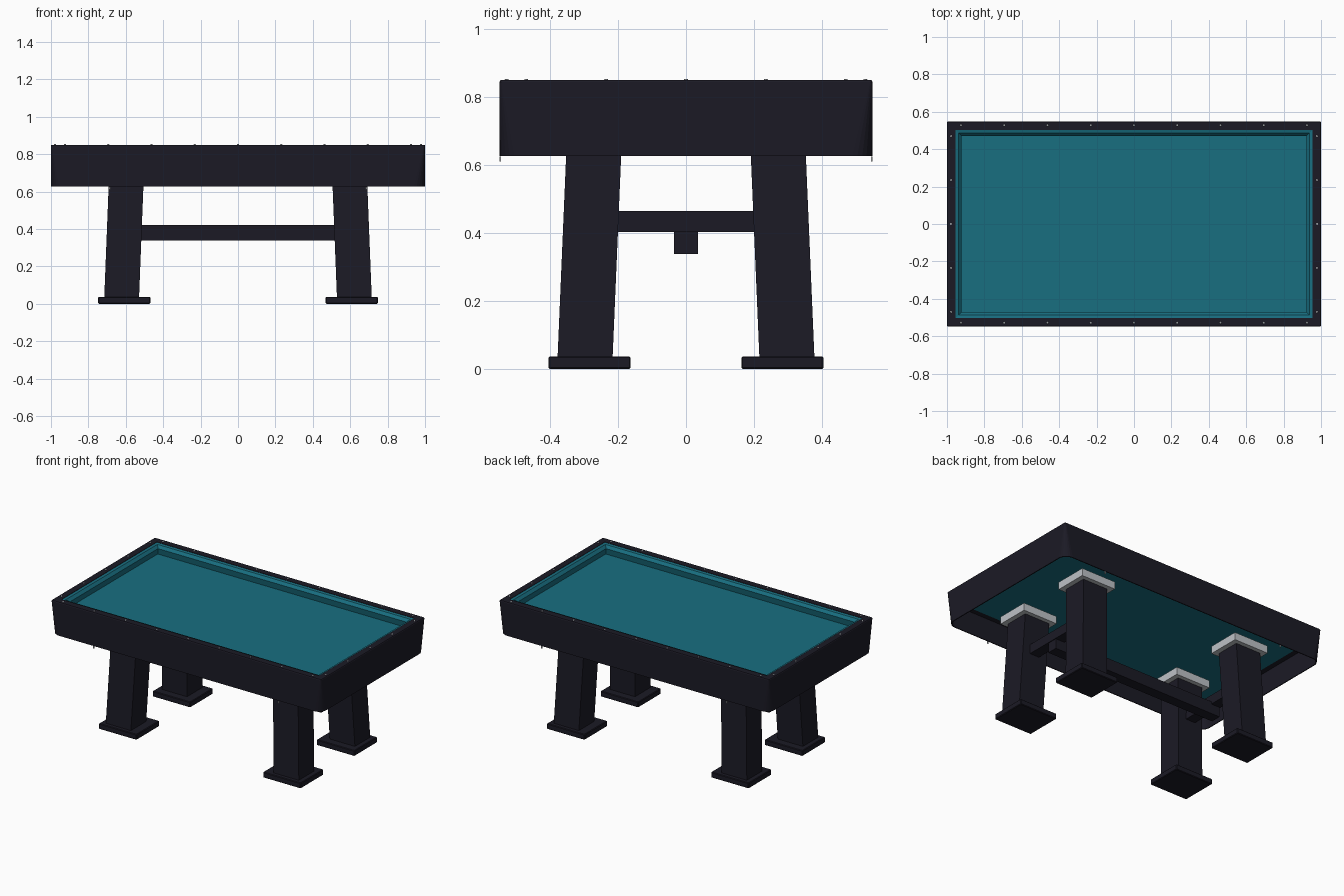
import bpy, bmesh, math

if "Cube" in bpy.data.objects:
    bpy.data.objects.remove(bpy.data.objects["Cube"])


def material(name, rgb):
    lin = [((c / 255 + 0.055) / 1.055) ** 2.4 for c in rgb]
    m = bpy.data.materials.new(name)
    m.diffuse_color = (*lin, 1)
    m.use_nodes = True
    m.node_tree.nodes["Principled BSDF"].inputs["Base Color"].default_value = m.diffuse_color
    return m


WOOD = material("dark_wood", (27, 26, 37))
FELT = material("teal_felt", (24, 110, 128))
METAL = material("light_metal", (190, 194, 198))


def finish(bm, name, mat):
    bmesh.ops.recalc_face_normals(bm, faces=bm.faces)
    me = bpy.data.meshes.new(name)
    bm.to_mesh(me)
    bm.free()
    me.materials.append(mat)
    ob = bpy.data.objects.new(name, me)
    bpy.context.collection.objects.link(ob)
    return ob


def rounded_rect(hx, hy, r, z, n):
    # corner arcs with n segments; n = 0 gives a plain mitred rectangle
    pts = []
    for k, (sx, sy) in enumerate([(1, 1), (-1, 1), (-1, -1), (1, -1)]):
        for i in range(n + 1):
            if n == 0:
                pts.append((sx * hx, sy * hy, z))
                continue
            a = math.pi / 2 * (k + i / n)
            pts.append((sx * (hx - r) + r * math.cos(a), sy * (hy - r) + r * math.sin(a), z))
    return pts


def loft_loop(name, mat, rings, n):
    # rings: (inset from the outer edge, corner radius, z), joined in a closed loop
    bm = bmesh.new()
    loops = [[bm.verts.new(p) for p in rounded_rect(1 - d, 0.549 - d, r, z, n)] for d, r, z in rings]
    for a, b in zip(loops, loops[1:] + loops[:1]):
        for i in range(len(a)):
            j = (i + 1) % len(a)
            bm.faces.new((a[i], a[j], b[j], b[i]))
    return finish(bm, name, mat)


def box(name, mat, x, y, z, bevel=0, lean=(0, 0)):
    # box from (min, max) ranges; lean shifts the top face
    bm = bmesh.new()
    bmesh.ops.create_cube(bm, size=1)
    for v in bm.verts:
        top = v.co.z > 0
        v.co = (x[v.co.x > 0] + lean[0] * top, y[v.co.y > 0] + lean[1] * top, z[top])
    if bevel:
        bmesh.ops.bevel(bm, geom=bm.edges[:], offset=bevel, segments=1, affect='EDGES')
    return finish(bm, name, mat)


def span(c, h):
    return (c - h, c + h)


# Outer frame: rail on top of a thin apron whose corners get rounder towards the bottom
loft_loop("frame", WOOD, [
    (0, 0.06, 0.627), (0, 0.008, 0.845), (0.003, 0.006, 0.85),
    (0.046, 0.004, 0.85), (0.046, 0.004, 0.776), (0.006, 0.02, 0.776), (0.006, 0.055, 0.627)], 6)

# Playing bed and undercut cushions
box("bed", FELT, span(0, 0.956), span(0, 0.505), (0.774, 0.785))
loft_loop("cushions", FELT, [
    (0.045, 0, 0.848), (0.062, 0, 0.844), (0.078, 0, 0.826),
    (0.070, 0, 0.784), (0.045, 0, 0.784)], 0)

# Sight studs on the rails
studs = [(-0.925 + 0.23125 * i, s * 0.528) for i in range(9) for s in (-1, 1)]
studs += [(s * 0.978, 0.235 * j) for j in range(-2, 3) for s in (-1, 1)]
bm = bmesh.new()
for px, py in studs:
    made = bmesh.ops.create_cone(bm, cap_ends=True, segments=8, radius1=0.007, radius2=0.005, depth=0.006)
    bmesh.ops.translate(bm, verts=made["verts"], vec=(px, py, 0.85))
finish(bm, "rail_studs", METAL)

# Legs, feet, top plates and small pins, one set per corner
for sx, nx in ((-1, "left"), (1, "right")):
    for sy, ny in ((-1, "front"), (1, "back")):
        tag = f"{ny}_{nx}"
        box(f"{tag}_foot", WOOD, span(sx * 0.608, 0.14), span(sy * 0.284, 0.121), (0, 0.037), 0.004)
        box(f"{tag}_leg", WOOD, span(sx * 0.622, 0.093), span(sy * 0.297, 0.081), (0.034, 0.67),
            0, (-sx * 0.025, -sy * 0.027))
        box(f"{tag}_plate", METAL, span(sx * 0.597, 0.127), span(sy * 0.271, 0.11), (0.657, 0.707))
        box(f"{tag}_pin", METAL, span(sx * 0.685, 0.004), span(sy * 0.547, 0.002), (0.61, 0.625))
    # Cross stretcher between front and back legs
    box(f"{nx}_cross_stretcher", WOOD, span(sx * 0.61, 0.035), span(0, 0.23), (0.403, 0.465))

# Long stretcher
box("long_stretcher", WOOD, span(0, 0.64), span(0, 0.035), (0.338, 0.42))
